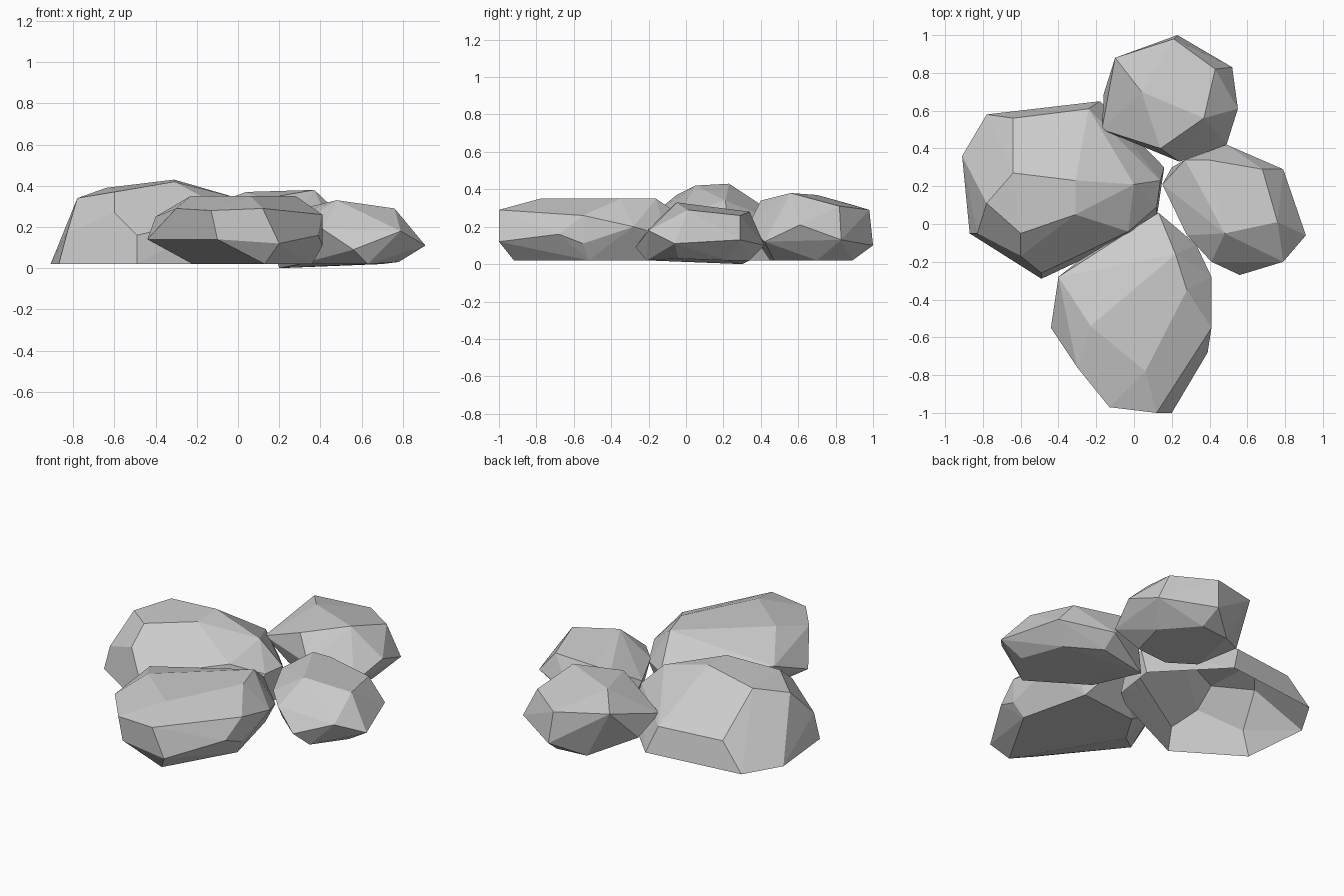
import bpy
import bmesh
import math

# Remove the default cube only
default_cube = bpy.data.objects.get("Cube")
if default_cube:
    bpy.data.objects.remove(default_cube, do_unlink=True)

# Single stone colour
stone = bpy.data.materials.new("light_grey_stone")
stone.use_nodes = True
colour = (.6, .6, .6, 1)
stone.diffuse_color = colour
stone.node_tree.nodes["Principled BSDF"].inputs["Base Color"].default_value = colour

GROUND = .02


def make_rock(name, foot, shoulder, crown, open_bottom=False):
    """Wrap a faceted stone around a flat foot, its widest points and its crown."""
    bm = bmesh.new()
    for x, y in foot:
        bm.verts.new((x, y, GROUND))
    for point in shoulder + crown:
        bm.verts.new(point)

    # Chiselled convex skin
    hull = bmesh.ops.convex_hull(bm, input=list(bm.verts))
    leftovers = set(hull["geom_interior"]) | set(hull["geom_unused"])
    spare = [item for item in leftovers if isinstance(item, bmesh.types.BMVert)]
    bmesh.ops.delete(bm, geom=spare, context="VERTS")

    # Merge nearly flat neighbours into broad facets
    bmesh.ops.dissolve_limit(bm, angle_limit=math.radians(3),
                             verts=list(bm.verts), edges=list(bm.edges))
    bmesh.ops.recalc_face_normals(bm, faces=list(bm.faces))

    # Hollow stones have no underside
    if open_bottom:
        underside = [face for face in bm.faces if face.normal.z < -.9]
        bmesh.ops.delete(bm, geom=underside, context="FACES")

    mesh = bpy.data.meshes.new(name)
    bm.to_mesh(mesh)
    bm.free()
    mesh.materials.append(stone)
    rock = bpy.data.objects.new(name, mesh)
    bpy.context.collection.objects.link(rock)
    return rock


# Largest stone, wide at the ground and hollow underneath
make_rock(
    "large_left_rock",
    foot=[(-.91, .36), (-.78, .58), (-.18, .65), (.16, .3),
          (.12, .03), (.02, -.05), (-.49, -.29), (-.87, -.05)],
    shoulder=[(-.83, -.05, .17), (-.49, -.26, .16), (-.6, -.17, .27),
              (.12, .09, .2), (.14, .23, .2), (-.24, .61, .18), (-.64, .56, .18)],
    crown=[(-.78, .11, .34), (-.6, -.05, .37), (-.64, .27, .39),
           (-.31, .05, .42), (-.31, .23, .43), (0, .21, .34), (-.03, -.04, .27)],
    open_bottom=True,
)

# Long stone lying towards the front
make_rock(
    "front_rock",
    foot=[(.13, -.92), (.36, -.52), (.26, -.11), (-.11, -.15), (-.22, -.33)],
    shoulder=[(-.44, -.55, .14), (-.1, -.97, .14), (.2, -1, .12),
              (.39, -.68, .16), (.41, -.28, .2), (.33, -.11, .15),
              (.13, .06, .2), (-.3, -.2, .15), (.41, -.55, .11)],
    crown=[(-.3, -.76, .29), (-.13, -.97, .28), (.12, -1, .29),
           (.06, -.78, .35), (.41, -.55, .26), (.28, -.35, .35),
           (.22, -.16, .35), (-.23, -.54, .35), (-.4, -.28, .25)],
)

# Rounded stone at the back
make_rock(
    "back_rock",
    foot=[(.06, .87), (.25, .89), (.42, .7), (.36, .47), (.15, .45), (0, .55)],
    shoulder=[(.23, 1, .1), (.52, .83, .13), (.55, .61, .21), (.49, .42, .12),
              (.24, .33, .2), (-.17, .5, .2), (-.16, .69, .12)],
    crown=[(.21, .98, .29), (.43, .82, .31), (.37, .56, .38),
           (.04, .7, .37), (-.1, .88, .32), (.14, .4, .34)],
)

# Small stone on the right-hand side
make_rock(
    "small_right_rock",
    foot=[(.63, -.21), (.7, .22), (.5, .34), (.3, 0)],
    shoulder=[(.91, -.06, .11), (.78, -.04, .03), (.56, -.27, .09),
              (.41, -.2, .19), (.28, -.06, .2), (.15, .21, .2),
              (.49, .42, .1), (.79, .29, .13), (.2, .3, 0)],
    crown=[(.48, -.05, .33), (.76, .01, .29), (.79, -.2, .18),
           (.68, .29, .26), (.39, .34, .28), (.27, .34, .28)],
)
